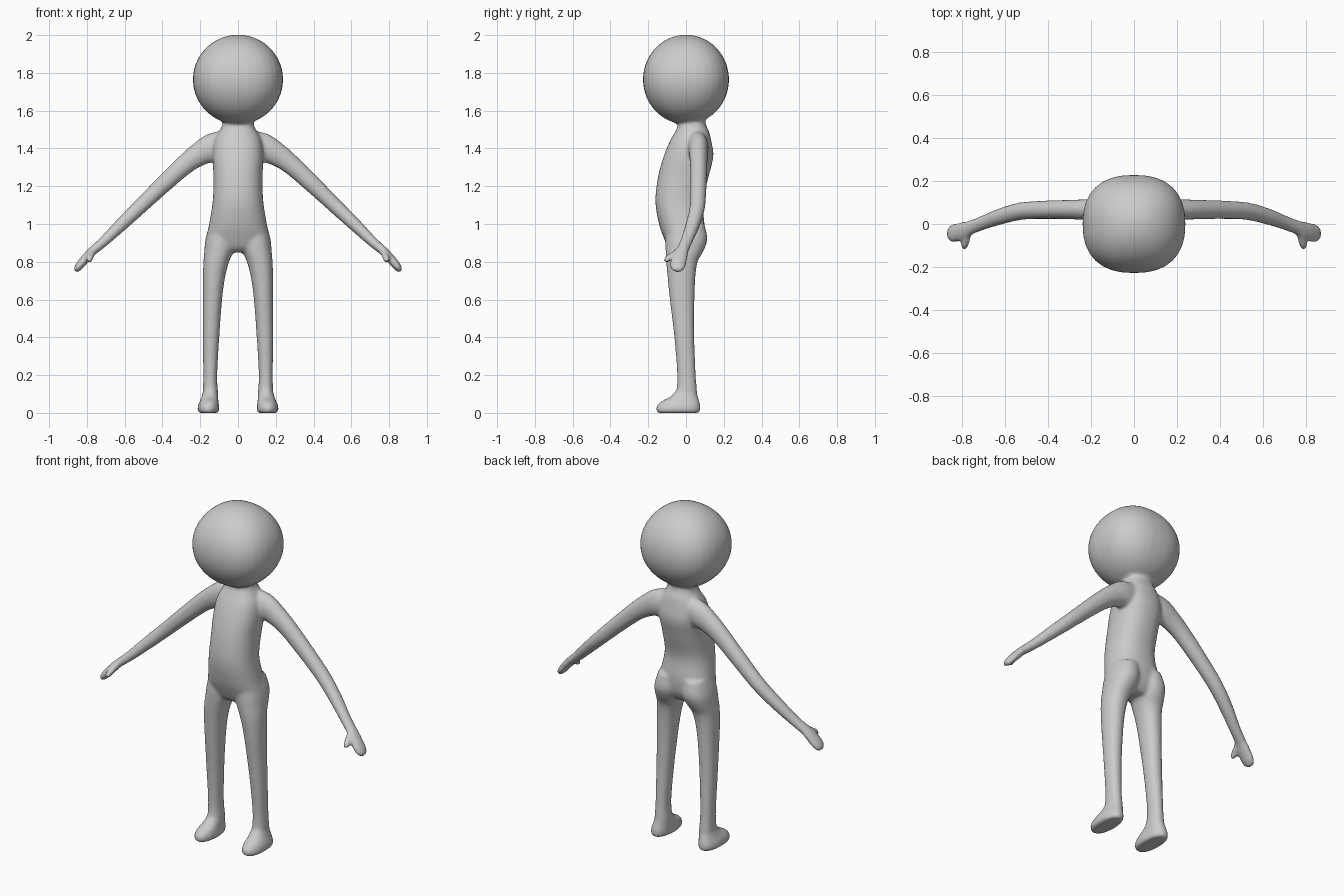
import bpy, bmesh, math
from mathutils import Vector

grey = bpy.data.materials.new("light_grey")
grey.diffuse_color = (0.6, 0.6, 0.6, 1)

bm = bmesh.new()
SIDES = 32


def spline(rows, steps=5):
    """Smoothly interpolate rows of numbers (Catmull-Rom)."""
    out = []
    for i in range(len(rows) - 1):
        a, b = rows[max(i - 1, 0)], rows[i]
        c, d = rows[i + 1], rows[min(i + 2, len(rows) - 1)]
        for s in range(steps):
            t = s / steps
            out.append([0.5 * (2 * q + (r - p) * t + (2 * p - 5 * q + 4 * r - w) * t * t
                               + (3 * q - p - 3 * r + w) * t ** 3)
                        for p, q, r, w in zip(a, b, c, d)])
    out.append(list(rows[-1]))
    return out


def loft(rings):
    """Closed skin over (centre, half axis u, half axis v, exponent) rings."""
    loops = []
    for c, u, v, n in rings:
        loop = []
        for k in range(SIDES):
            t = math.tau * k / SIDES
            cs, sn = math.cos(t), math.sin(t)
            loop.append(bm.verts.new(c + u * math.copysign(abs(cs) ** (2 / n), cs)
                                     + v * math.copysign(abs(sn) ** (2 / n), sn)))
        loops.append(loop)
    for a, b in zip(loops, loops[1:]):
        for k in range(SIDES):
            j = (k + 1) % SIDES
            bm.faces.new((a[k], a[j], b[j], b[k]))
    bm.faces.new(loops[0][::-1])
    bm.faces.new(loops[-1])


def stack(rows, n=2.2, steps=5):
    """Horizontal rings: z, centre x, half width, front y, back y."""
    loft([(Vector((x, (f + b) / 2, z)), Vector((w, 0, 0)),
           Vector((0, (b - f) / 2, 0)), n) for z, x, w, f, b in spline(rows, steps)])


def limb(rows, across):
    """Rings square to a path: x, y, z, thickness, half width along 'across'."""
    rows = spline(rows)
    rings = []
    for i, (x, y, z, thick, wide) in enumerate(rows):
        t = (Vector(rows[min(i + 1, len(rows) - 1)][:3])
             - Vector(rows[max(i - 1, 0)][:3])).normalized()
        u = across.cross(t).normalized()
        rings.append((Vector((x, y, z)), u * thick, t.cross(u) * wide, 2))
    loft(rings)


# Head
loft([(Vector((0, 0, 1.765 + 0.237 * math.sin(a))), Vector((0.239 * math.cos(a), 0, 0)),
       Vector((0, 0.228 * math.cos(a), 0)), 2 + 0.4 * math.cos(a))
      for a in [math.radians(-88 + 176 * i / 30) for i in range(31)]])

# Neck and torso
stack([(0.85, 0, 0.08, -0.06, 0.05), (0.87, 0, 0.12, -0.09, 0.07),
       (0.92, 0, 0.165, -0.115, 0.092), (1.0, 0, 0.153, -0.143, 0.098),
       (1.12, 0, 0.134, -0.162, 0.087), (1.25, 0, 0.13, -0.148, 0.12),
       (1.36, 0, 0.135, -0.118, 0.145), (1.44, 0, 0.125, -0.085, 0.134),
       (1.49, 0, 0.1, -0.057, 0.122), (1.53, 0, 0.082, -0.042, 0.105),
       (1.62, 0, 0.075, -0.035, 0.09)], n=2.3)

for s in (-1, 1):
    # Leg
    stack([(0.04, s * 0.146, 0.042, -0.05, 0.062), (0.1, s * 0.146, 0.041, -0.052, 0.06),
           (0.2, s * 0.147, 0.037, -0.047, 0.052), (0.4, s * 0.143, 0.044, -0.062, 0.044),
           (0.6, s * 0.135, 0.051, -0.086, 0.045), (0.72, s * 0.127, 0.059, -0.098, 0.05),
           (0.8, s * 0.115, 0.068, -0.105, 0.062), (0.86, s * 0.1, 0.078, -0.108, 0.094),
           (0.92, s * 0.09, 0.082, -0.108, 0.113), (1.0, s * 0.08, 0.07, -0.1, 0.098)])
    # Foot with a flat sole
    stack([(0.0, s * 0.157, 0.05, -0.149, 0.07), (0.012, s * 0.157, 0.058, -0.158, 0.077),
           (0.04, s * 0.156, 0.056, -0.154, 0.076), (0.063, s * 0.153, 0.049, -0.128, 0.07),
           (0.085, s * 0.149, 0.044, -0.084, 0.064), (0.12, s * 0.146, 0.037, -0.05, 0.054)],
          steps=3)
    # Arm
    limb([(s * 0.05, 0.06, 1.42, 0.075, 0.05), (s * 0.13, 0.065, 1.405, 0.078, 0.054),
          (s * 0.2, 0.066, 1.372, 0.064, 0.05), (s * 0.28, 0.067, 1.315, 0.053, 0.046),
          (s * 0.4, 0.066, 1.205, 0.046, 0.043), (s * 0.52, 0.06, 1.09, 0.04, 0.041),
          (s * 0.62, 0.035, 0.995, 0.035, 0.038), (s * 0.71, 0.002, 0.908, 0.028, 0.033),
          (s * 0.775, -0.022, 0.853, 0.024, 0.034)], Vector((0, 1, 0)))
    # Hand
    limb([(s * 0.75, -0.015, 0.875, 0.022, 0.03), (s * 0.785, -0.028, 0.842, 0.024, 0.04),
          (s * 0.815, -0.038, 0.808, 0.024, 0.043), (s * 0.84, -0.044, 0.778, 0.022, 0.042),
          (s * 0.857, -0.047, 0.757, 0.016, 0.032), (s * 0.863, -0.048, 0.749, 0.008, 0.015)],
         Vector((0, 1, 0)))
    # Thumb
    limb([(s * 0.77, -0.03, 0.86, 0.018, 0.018), (s * 0.775, -0.065, 0.838, 0.018, 0.018),
          (s * 0.784, -0.092, 0.82, 0.018, 0.018), (s * 0.786, -0.107, 0.805, 0.016, 0.016),
          (s * 0.786, -0.113, 0.798, 0.008, 0.008)], Vector((1, 0, 0)))

bmesh.ops.recalc_face_normals(bm, faces=bm.faces)
mesh = bpy.data.meshes.new("body")
bm.to_mesh(mesh)
bm.free()
body = bpy.data.objects.new("body", mesh)
bpy.context.collection.objects.link(body)
mesh.materials.append(grey)

# Fuse the parts into one soft skin
remesh = body.modifiers.new("fuse", 'REMESH')
remesh.mode = 'VOXEL'
remesh.voxel_size = 0.009
remesh.use_smooth_shade = True
soften = body.modifiers.new("soften", 'SMOOTH')
soften.factor = 0.5
soften.iterations = 10
bpy.context.view_layer.objects.active = body
body.select_set(True)
for name in ("fuse", "soften"):
    bpy.ops.object.modifier_apply(modifier=name)

# Settle on the floor
low = min(v.co.z for v in body.data.vertices)
for v in body.data.vertices:
    v.co.z -= low
bpy.ops.object.shade_smooth_by_angle(angle=math.radians(50))
